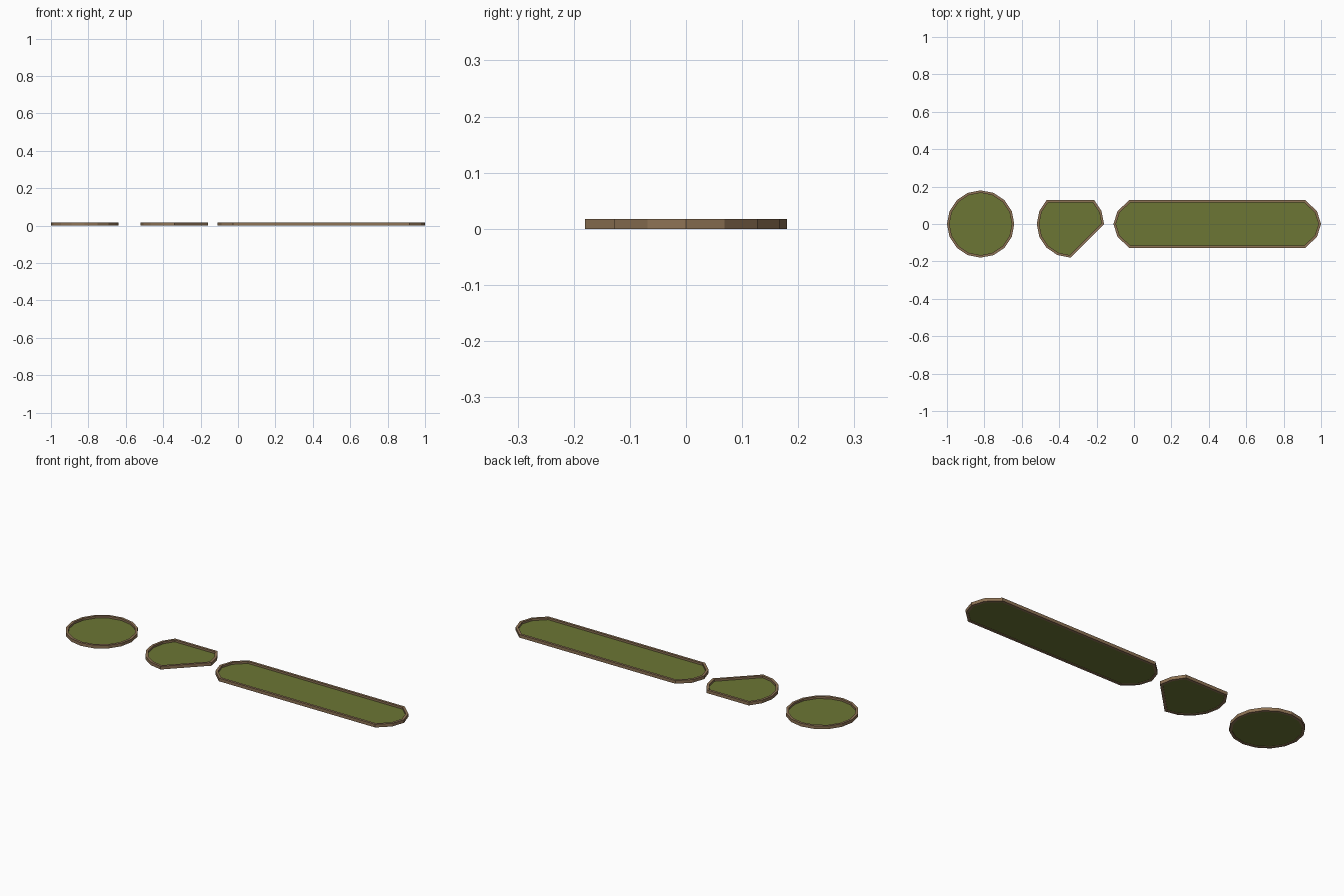
import bpy, bmesh, math
from mathutils import Vector

if "Cube" in bpy.data.objects:
    bpy.data.objects.remove(bpy.data.objects["Cube"])

H = 0.017      # tray height
RIM = 0.013    # rim width
FLOOR = 0.006  # height of the green floor


def material(name, color):
    m = bpy.data.materials.new(name)
    m.diffuse_color = (*color, 1)
    m.use_nodes = True
    m.node_tree.nodes["Principled BSDF"].inputs["Base Color"].default_value = m.diffuse_color
    return m


BROWN = material("brown_rim", (0.27, 0.17, 0.09))
GREEN = material("olive_green", (0.15, 0.18, 0.035))


def arc(cx, steps, sx=1.0, r=0.18):
    """Points of a 16-sided circle at the given step numbers."""
    return [Vector((cx + sx * r * math.cos(s * math.pi / 8),
                    r * math.sin(s * math.pi / 8))) for s in steps]


def inset(pts, d):
    """Move every edge of a counterclockwise convex outline inwards by d."""
    out = []
    for i, p in enumerate(pts):
        a = (p - pts[i - 1]).normalized()
        b = (pts[(i + 1) % len(pts)] - p).normalized()
        na, nb = Vector((-a.y, a.x)), Vector((-b.y, b.x))
        out.append(p + (na + nb) * d / (1 + na.dot(nb)))
    return out


def finish(name, bm, mat):
    me = bpy.data.meshes.new(name)
    bmesh.ops.recalc_face_normals(bm, faces=bm.faces)
    bm.to_mesh(me)
    bm.free()
    me.materials.append(mat)
    bpy.context.collection.objects.link(bpy.data.objects.new(name, me))


def tray(name, outer):
    inner = inset(outer, RIM)
    n = len(outer)
    # rim: a rectangular section carried round the outline
    bm = bmesh.new()
    loops = [[bm.verts.new((p.x, p.y, z)) for p in pts]
             for pts, z in ((outer, 0), (outer, H), (inner, H), (inner, 0))]
    for k in range(4):
        a, b = loops[k], loops[(k + 1) % 4]
        for i in range(n):
            j = (i + 1) % n
            bm.faces.new((a[i], a[j], b[j], b[i]))
    finish(name + "_rim", bm, BROWN)
    # floor: thin green plate inside the rim
    bm = bmesh.new()
    lo = [bm.verts.new((p.x, p.y, FLOOR - 0.003)) for p in inner]
    hi = [bm.verts.new((p.x, p.y, FLOOR)) for p in inner]
    bm.faces.new(lo[::-1])
    bm.faces.new(hi)
    for i in range(n):
        j = (i + 1) % n
        bm.faces.new((lo[i], lo[j], hi[j], hi[i]))
    finish(name + "_floor", bm, GREEN)


# round tray, cut-off tray, long tray
tray("round_tray", arc(-0.82, range(16)))
tray("cut_tray", arc(-0.34, [0, 1, 2, 6, 7, 8, 9, 10, 11, 12]))
S = 1.6
tray("long_tray", arc(1.0 - 0.18 * S, range(-2, 3), S)
     + arc(-0.11 + 0.18 * S, range(6, 11), S))
